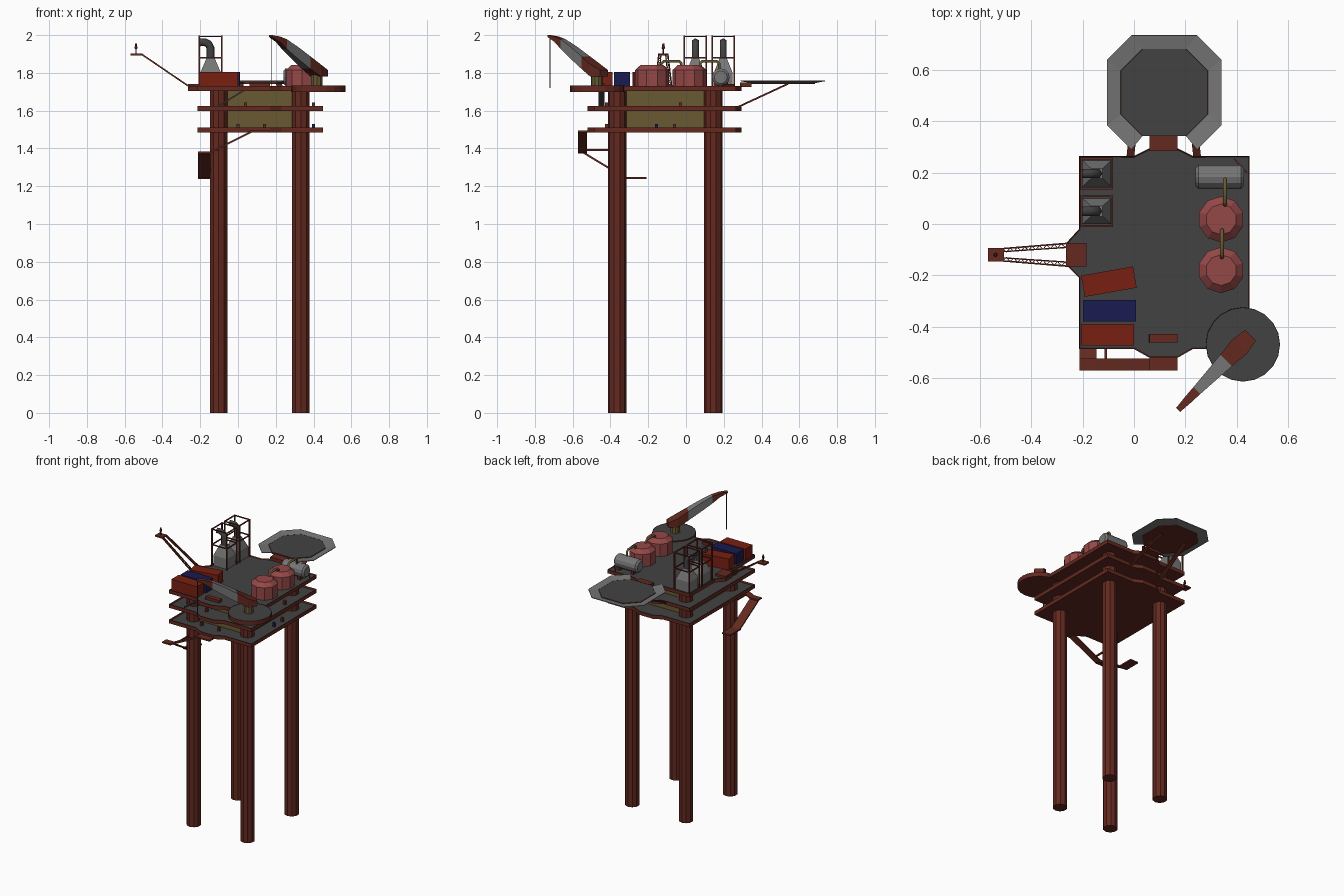
import bpy, bmesh, math
from mathutils import Vector

if "Cube" in bpy.data.objects:
    bpy.data.objects.remove(bpy.data.objects["Cube"])

def mat(name, r, g, b):
    m = bpy.data.materials.new(name)
    m.diffuse_color = (r, g, b, 1)
    m.use_nodes = True
    m.node_tree.nodes["Principled BSDF"].inputs["Base Color"].default_value = m.diffuse_color
    return m

BROWN = mat("rust_brown", .125, .022, .014)
DARK = mat("deck_grey", .055, .055, .055)
GREY = mat("light_grey", .18, .18, .18)
YELLOW = mat("ochre", .14, .10, .034)
PINK = mat("tank_pink", .30, .064, .064)
RED = mat("container_red", .19, .014, .006)
BLUE = mat("container_blue", .010, .011, .08)

def finish(name, bm, *mats):
    bmesh.ops.recalc_face_normals(bm, faces=bm.faces)
    me = bpy.data.meshes.new(name)
    bm.to_mesh(me)
    bm.free()
    for m in mats:
        me.materials.append(m)
    ob = bpy.data.objects.new(name, me)
    bpy.context.collection.objects.link(ob)
    return ob

def loft(name, rings, m):
    """Skin closed rings of equal point count and cap both ends."""
    bm = bmesh.new()
    vs = [[bm.verts.new(p) for p in r] for r in rings]
    n = len(vs[0])
    for a, b in zip(vs, vs[1:]):
        for i in range(n):
            j = (i + 1) % n
            bm.faces.new((a[i], a[j], b[j], b[i]))
    bm.faces.new(vs[0][::-1])
    bm.faces.new(vs[-1])
    return finish(name, bm, m)

def lathe(name, x, y, profile, n, m):
    ang = [2 * math.pi * (i + .5) / n for i in range(n)]
    return loft(name, [[(x + r * math.cos(a), y + r * math.sin(a), z) for a in ang]
                       for r, z in profile], m)

def rect(x0, x1, y0, y1, z):
    return [(x0, y0, z), (x1, y0, z), (x1, y1, z), (x0, y1, z)]

def box(name, x0, x1, y0, y1, z0, z1, m):
    return loft(name, [rect(x0, x1, y0, y1, z0), rect(x0, x1, y0, y1, z1)], m)

def beam(name, a, b, w, h, m=BROWN):
    """Box-section bar from a to b, w wide and h tall."""
    a, b = Vector(a), Vector(b)
    q = (b - a).to_track_quat('X', 'Z')
    sec = [Vector((0, s * w / 2, t * h / 2)) for s, t in ((-1, -1), (1, -1), (1, 1), (-1, 1))]
    return loft(name, [[p + q @ c for c in sec] for p in (a, b)], m)

def pipe(name, pts, r, m):
    cu = bpy.data.curves.new(name, 'CURVE')
    cu.dimensions = '3D'
    cu.bevel_depth, cu.bevel_resolution, cu.use_fill_caps = r, 1, True
    sp = cu.splines.new('POLY')
    sp.points.add(len(pts) - 1)
    for p, c in zip(sp.points, pts):
        p.co = (*c, 1)
    cu.materials.append(m)
    ob = bpy.data.objects.new(name, cu)
    bpy.context.collection.objects.link(ob)
    bpy.ops.object.select_all(action='DESELECT')
    ob.select_set(True)
    bpy.context.view_layer.objects.active = ob
    bpy.ops.object.convert(target='MESH')

def deck(name, outline, z0, z1, rim=.005, drop=.006):
    """Brown slab with a grey floor sunk inside a thin rim."""
    bm = bmesh.new()
    top = bm.faces.new([bm.verts.new((x, y, z1)) for x, y in outline])
    bm.normal_update()
    ext = bmesh.ops.extrude_face_region(bm, geom=[top], use_keep_orig=True)
    bmesh.ops.translate(bm, vec=(0, 0, z0 - z1),
                        verts=[v for v in ext['geom'] if isinstance(v, bmesh.types.BMVert)])
    bmesh.ops.recalc_face_normals(bm, faces=bm.faces)
    top = max(bm.faces, key=lambda f: f.calc_center_median().z)
    bmesh.ops.inset_region(bm, faces=[top], thickness=rim, depth=-drop)
    top.material_index = 1
    return finish(name, bm, BROWN, DARK)

# Legs and enclosed core
LX, LY = (-.102, .333), (-.365, .145)
for x in LX:
    for y in LY:
        lathe("leg", x, y, [(.049, 0), (.049, 1.71)], 10, BROWN)
box("core_walls", *LX, *LY, 1.50, 1.71, YELLOW)

# Three decks; only the top one bulges on the left
FRONT = [(-.215, -.488), (0, -.488), (.06, -.522), (.17, -.522), (.23, -.488), (.45, -.488)]
BACK = [(.45, .265), (.23, .265), (.17, .295), (.06, .295), (0, .265), (-.215, .265)]
LEFT = [(-.215, -.02), (-.265, -.075), (-.265, -.16), (-.215, -.21)]
deck("lower_deck", FRONT + BACK, 1.485, 1.512, drop=.012)
deck("middle_deck", FRONT + BACK, 1.598, 1.625, drop=.012)
deck("upper_deck", FRONT + BACK + LEFT, 1.703, 1.73)
CRX, CRY = .425, -.47
deck("crane_platform", [(CRX + .145 * math.cos(i * math.pi / 10), CRY + .145 * math.sin(i * math.pi / 10))
                        for i in range(20)], 1.70, 1.732, rim=.001, drop=.001)

# Helideck with sloping net on seven sides
def octagon(r, c):
    return [(.118 + x, .513 + y) for x, y in
            ((-c, -r), (c, -r), (r, -c), (r, c), (c, r), (-c, r), (-r, c), (-r, -c))]
inner, outer = octagon(.17, .085), octagon(.223, .128)
deck("helideck", inner, 1.742, 1.755, rim=.0005, drop=.0005)
bm = bmesh.new()
a = [bm.verts.new((*p, 1.75)) for p in inner]
b = [bm.verts.new((*p, 1.76)) for p in outer]
for i in range(1, 8):
    j = (i + 1) % 8
    bm.faces.new((a[i], b[i], b[j], a[j]))
net = finish("helideck_net", bm, GREY)
sol = net.modifiers.new("thickness", 'SOLIDIFY')
sol.thickness = .004
box("helideck_walkway", .06, .17, .285, .348, 1.725, 1.748, BROWN)
for x in (-.015, .247):
    beam("helideck_strut", (x, .255, 1.61), (x + (.03 if x < 0 else -.03), .54, 1.742), .03, .008)

# Storage tanks and pipework
for y in (.018, -.18):
    lathe("storage_tank", .34, y, [(.09, 1.725), (.09, 1.815), (.06, 1.842)], 10, PINK)
for x, y0, y1, z0, z1 in ((.343, -.13, -.025, 1.83, 1.83), (.355, .075, .175, 1.82, 1.81)):
    pipe("tank_pipe", [(x, y0, z0), (x, y0, 1.85), (x, y0 + .012, 1.862), (x, y1 - .012, 1.862),
                       (x, y1, 1.85), (x, y1, z1)], .008, YELLOW)
prof = [(.034, .24), (.047, .252), (.047, .418), (.034, .43)]
loft("horizontal_tank", [[(x, .184 + r * math.cos(t * math.pi / 6), 1.777 + r * math.sin(t * math.pi / 6))
                          for t in range(12)] for r, x in prof], GREY)
for x in (.28, .39):
    box("tank_saddle", x - .01, x + .01, .145, .223, 1.72, 1.75, BROWN)
beam("corner_rail", (.39, .255, 1.735), (.44, .2, 1.735), .006, .01)

# Exhaust stacks in open frames
for yc in (.197, .05):
    x0, x1, y0, y1 = -.205, -.085, yc - .058, yc + .058
    loft("exhaust_hopper", [rect(-.2, -.09, yc - .05, yc + .05, 1.725), rect(-.2, -.09, yc - .05, yc + .05, 1.80),
                            rect(-.168, -.122, yc - .02, yc + .02, 1.875)], GREY)
    pipe("exhaust_pipe", [(-.145, yc, 1.86), (-.145, yc, 1.93), (-.155, yc, 1.952), (-.175, yc, 1.962),
                          (-.2, yc, 1.962)], .021, DARK)
    for x in (x0, x1):
        for y in (y0, y1):
            beam("frame_post", (x, y, 1.72), (x, y, 1.997), .008, .008)
    for z in (1.88, 1.993):
        for y in (y0, y1):
            beam("frame_bar", (x0, y, z), (x1, y, z), .007, .007)
        for x in (x0, x1):
            beam("frame_bar", (x, y0, z), (x, y1, z), .007, .007)

# Cargo containers
for x, y, ang, m in ((-.103, -.432, 0, RED), (-.096, -.338, 0, BLUE), (-.098, -.225, 10, RED)):
    c = box("cargo_container", -.103, .103, -.042, .042, 0, .08, m)
    c.location = (x, y, 1.724)
    c.rotation_euler.z = math.radians(ang)

# Flare boom: tapered, with a narrow lattice along each side
box("flare_base", -.265, -.185, -.165, -.075, 1.722, 1.74, BROWN)
def chord(t, s, inset=0):
    return Vector((-.255 - .257 * t, -.12 + s * (.045 - .021 * t - inset), 1.725 + .175 * t))
N = 18
for s in (-1, 1):
    beam("flare_chord", chord(0, s), chord(1, s), .006, .008)
    beam("flare_inner_chord", chord(0, s, .016), chord(1, s, .012), .005, .006)
    for i in range(N):
        k = .015 * (i % 2)
        beam("flare_lattice", chord(i / N, s, k), chord((i + 1) / N, s, .015 - k), .003, .003)
box("flare_platform", -.57, -.508, -.146, -.094, 1.893, 1.903, BROWN)
lathe("flare_tip", -.54, -.12, [(.004, 1.90), (.004, 1.925), (.009, 1.93), (.005, 1.955)], 6, BROWN)

# Crane: pedestal, three-part curved boom and hoist cable
lathe("crane_pedestal", .418, -.472, [(.032, 1.725), (.032, 1.79)], 10, YELLOW)
D, P = Vector((1, 1.03, 0)), Vector((.7071, -.7071, 0))
def station(x, zt, zb, w):
    c = Vector((.42, -.47, 0)) + D * (x - .42)
    return [c + P * s * w + Vector((0, 0, z)) for s, z in ((-1, zb), (1, zb), (1, zt), (-1, zt))]
S = [(.455, 1.815, 1.782, .03), (.41, 1.845, 1.782, .04), (.36, 1.888, 1.822, .032),
     (.30, 1.938, 1.875, .025), (.245, 1.978, 1.927, .019), (.21, 1.993, 1.965, .016), (.172, 2.0, 1.99, .011)]
S = [station(*s) for s in S]
for name, part, m in (("crane_boom_root", S[:3], BROWN), ("crane_boom_middle", S[2:5], GREY),
                      ("crane_boom_tip", S[4:], BROWN)):
    loft(name, part, m)
beam("hoist_cable", (.176, -.72, 1.995), (.176, -.72, 1.72), .005, .005, DARK)

# Stairs between upper decks
beam("deck_stair", (-.11, -.447, 1.62), (.06, -.447, 1.725), .032, .008, DARK)
box("stair_landing", .06, .17, -.462, -.43, 1.72, 1.745, BROWN)

# Access stairs below the lower deck
box("access_landing_top", .06, .17, -.572, -.515, 1.485, 1.495, BROWN)
beam("access_stair_upper", (-.15, -.548, 1.378), (.075, -.548, 1.49), .046, .01)
box("access_landing_middle", -.212, -.145, -.572, -.525, 1.373, 1.383, BROWN)
beam("access_stair_lower", (-.179, -.54, 1.376), (-.179, -.32, 1.243), .066, .01)
box("access_landing_bottom", -.212, -.146, -.33, -.21, 1.238, 1.248, BROWN)
beam("access_brace", (-.11, -.53, 1.392), (-.11, -.38, 1.392), .01, .01)

# Small deck equipment
for x, y, z, m in ((0, -.42, 1.5, BROWN), (.14, -.42, 1.5, BROWN), (.4, -.155, 1.5, BLUE),
                   (.4, -.06, 1.5, BROWN), (.04, -.42, 1.613, BROWN), (.4, -.03, 1.613, BROWN)):
    box("valve_box", x - .008, x + .008, y - .008, y + .008, z, z + .03, m)
